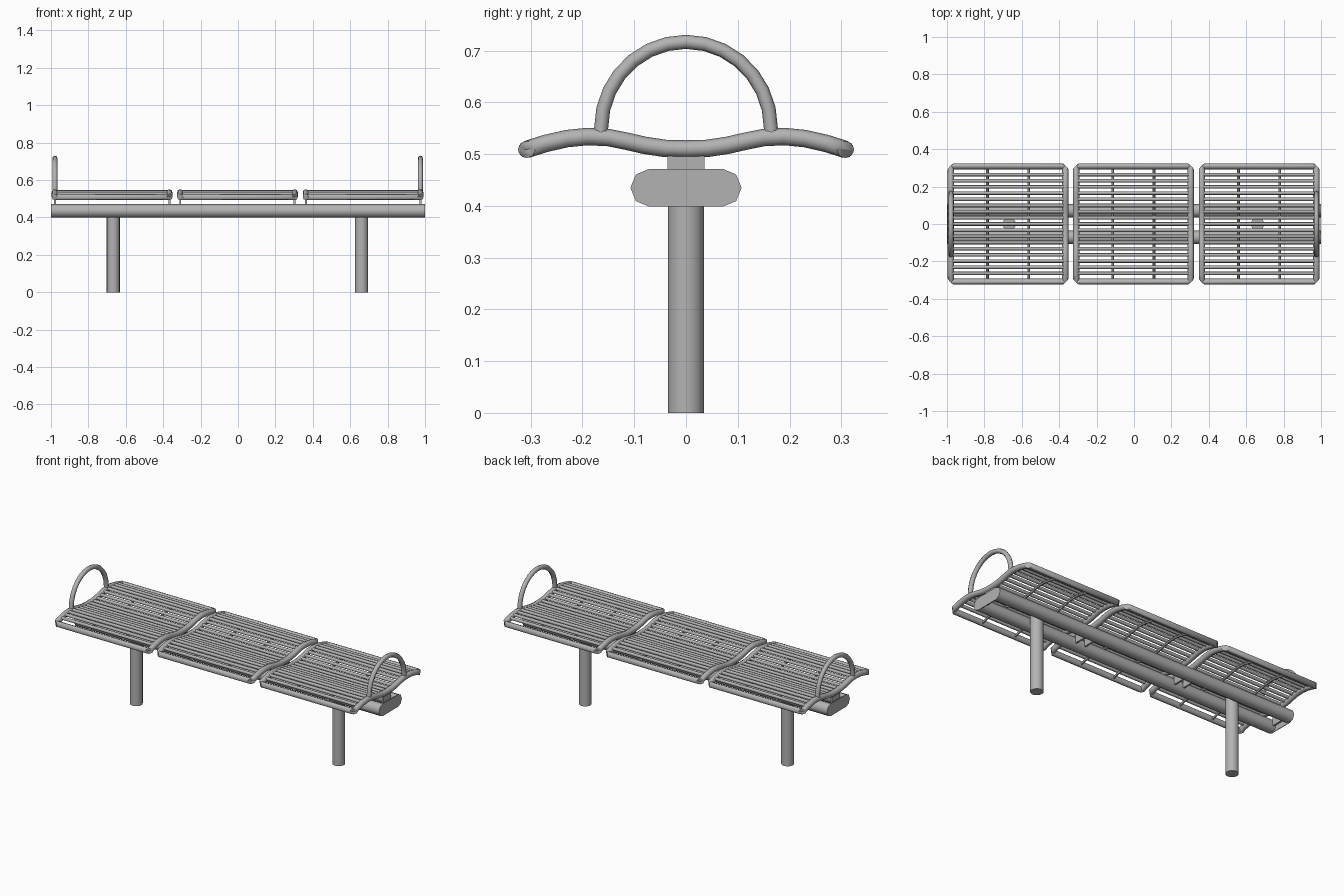
import bpy, bmesh, math
from mathutils import Vector

cube = bpy.data.objects.get("Cube")
if cube:
    bpy.data.objects.remove(cube, do_unlink=True)

GREY = (0.45, 0.45, 0.45, 1)
metal = bpy.data.materials.new("grey metal")
metal.use_nodes = True
metal.diffuse_color = GREY
metal.node_tree.nodes["Principled BSDF"].inputs["Base Color"].default_value = GREY


def finish(bm, name):
    """Turn a bmesh into a smooth shaded object with sharp rims."""
    bmesh.ops.recalc_face_normals(bm, faces=bm.faces)
    me = bpy.data.meshes.new(name)
    bm.to_mesh(me)
    bm.free()
    me.materials.append(metal)
    me.shade_smooth()
    me.set_sharp_from_angle(angle=math.radians(50))
    obj = bpy.data.objects.new(name, me)
    bpy.context.collection.objects.link(obj)
    return obj


def tube(bm, path, radius, sides, start=None, end=None):
    """Sweep a round section along a path with mitred joints; start/end tilt the end cuts."""
    pts = [Vector(p) for p in path]
    dirs = [(b - a).normalized() for a, b in zip(pts, pts[1:])]
    cuts = [start or dirs[0]]
    cuts += [(a + b).normalized() for a, b in zip(dirs, dirs[1:])]
    cuts.append(end or dirs[-1])
    u = dirs[0].cross(Vector((0, 0, 1)))
    if u.length < 0.1:
        u = Vector((1, 0, 0))
    u.normalize()
    v = dirs[0].cross(u)
    turn = 2 * math.pi / sides
    ring = [radius * (math.cos(i * turn) * u + math.sin(i * turn) * v) for i in range(sides)]
    rows = []
    for i, (p, n) in enumerate(zip(pts, cuts)):
        d = dirs[max(i - 1, 0)]
        ring = [o - d * (o.dot(n) / d.dot(n)) for o in ring]
        rows.append([bm.verts.new(p + o) for o in ring])
    for a, b in zip(rows, rows[1:]):
        for i in range(sides):
            j = (i + 1) % sides
            bm.faces.new((a[i], a[j], b[j], b[i]))
    bm.faces.new(rows[0])
    bm.faces.new(rows[-1])


def box(bm, lo, hi):
    verts = bmesh.ops.create_cube(bm, size=1)["verts"]
    for vert in verts:
        vert.co = [l + (c + 0.5) * (h - l) for l, h, c in zip(lo, hi, vert.co)]


# Seat wave: half profile (y, z), mirrored front to back
HALF = [(0.04, 0.511), (0.08, 0.517), (0.115, 0.525), (0.15, 0.532), (0.19, 0.534),
        (0.23, 0.530), (0.27, 0.521), (0.308, 0.509)]
WAVE = [(-y, z) for y, z in reversed(HALF)] + [(0, 0.51)] + HALF


def wave_z(y):
    for (y0, z0), (y1, z1) in zip(WAVE, WAVE[1:]):
        if y0 <= y <= y1:
            return z0 + (z1 - z0) * (y - y0) / (y1 - y0)


PANELS = {"right": -0.673, "middle": -0.003, "left": 0.669}
EDGE = 0.306
X = Vector((1, 0, 0))

for label, cx in PANELS.items():
    # Frame: two wavy side tubes and two straight rails, mitred at the corners
    bm = bmesh.new()
    pts = [Vector((0, y, z)) for y, z in WAVE]
    first = (pts[1] - pts[0]).normalized()
    last = (pts[-1] - pts[-2]).normalized()
    for s in (-1, 1):
        tube(bm, [p + X * (cx + s * EDGE) for p in pts], 0.0168, 8,
             start=(first - s * X).normalized(), end=(last + s * X).normalized())
    for p, flip in ((pts[0], -1), (pts[-1], 1)):
        y = Vector((0, flip, 0))
        tube(bm, [p + X * (cx - EDGE), p + X * (cx + EDGE)], 0.0168, 8,
             start=(X - y).normalized(), end=(X + y).normalized())
    finish(bm, label + "_seat_frame")

    # Slats along the seat
    bm = bmesh.new()
    for k in range(-8, 9):
        y = k * 0.033
        z = wave_z(y) + 0.005
        tube(bm, [(cx - EDGE, y, z), (cx + EDGE, y, z)], 0.0095, 8)
    finish(bm, label + "_seat_slats")

    # Cross bars under the slats
    bm = bmesh.new()
    for s in (-1, 1):
        tube(bm, [(cx + s * 0.11, y, z - 0.008) for y, z in WAVE], 0.007, 6)
    finish(bm, label + "_cross_bars")

    # Bracket plates joining frame and beam
    bm = bmesh.new()
    for s in (-1, 1):
        x = cx + s * EDGE
        box(bm, (x - 0.005, -0.036, 0.42), (x + 0.005, 0.036, 0.505))
    finish(bm, label + "_brackets")

# Twin beam rails
BEAM_Y, BEAM_Z, BEAM_R = 0.071, 0.435, 0.0365
bm = bmesh.new()
for s in (-1, 1):
    tube(bm, [(-0.998, s * BEAM_Y, BEAM_Z), (0.998, s * BEAM_Y, BEAM_Z)], BEAM_R, 8)
finish(bm, "beam_rails")

# End plates closing the beam
for label, s in (("right", -1), ("left", 1)):
    bm = bmesh.new()
    outline = []
    for side in (1, -1):
        for i in range(5):
            a = side * math.pi / 2 - math.pi / 2 + i * math.pi / 4
            a = a - math.pi / 2 if side == 1 else a + math.pi / 2 + math.pi
            outline.append((side * BEAM_Y + BEAM_R * math.cos(a), BEAM_Z + BEAM_R * math.sin(a)))
    face = bm.faces.new([bm.verts.new((s * 0.996, y, z)) for y, z in outline])
    new = bmesh.ops.extrude_face_region(bm, geom=[face])["geom"]
    for g in new:
        if isinstance(g, bmesh.types.BMVert):
            g.co.x = s
    finish(bm, label + "_beam_end_plate")

# Legs
for label, x in (("right", -0.667), ("left", 0.661)):
    bm = bmesh.new()
    tube(bm, [(x, 0, 0), (x, 0, 0.45)], 0.035, 16)
    finish(bm, label + "_leg")

# Arched armrests
for label, x in (("right", PANELS["right"] - EDGE), ("left", PANELS["left"] + EDGE)):
    bm = bmesh.new()
    arch = [(x, 0.164 * math.cos(i * math.pi / 14), 0.55 + 0.167 * math.sin(i * math.pi / 14))
            for i in range(15)]
    tube(bm, [(x, 0.166, 0.53)] + arch + [(x, -0.166, 0.53)], 0.0135, 8)
    finish(bm, label + "_armrest")
